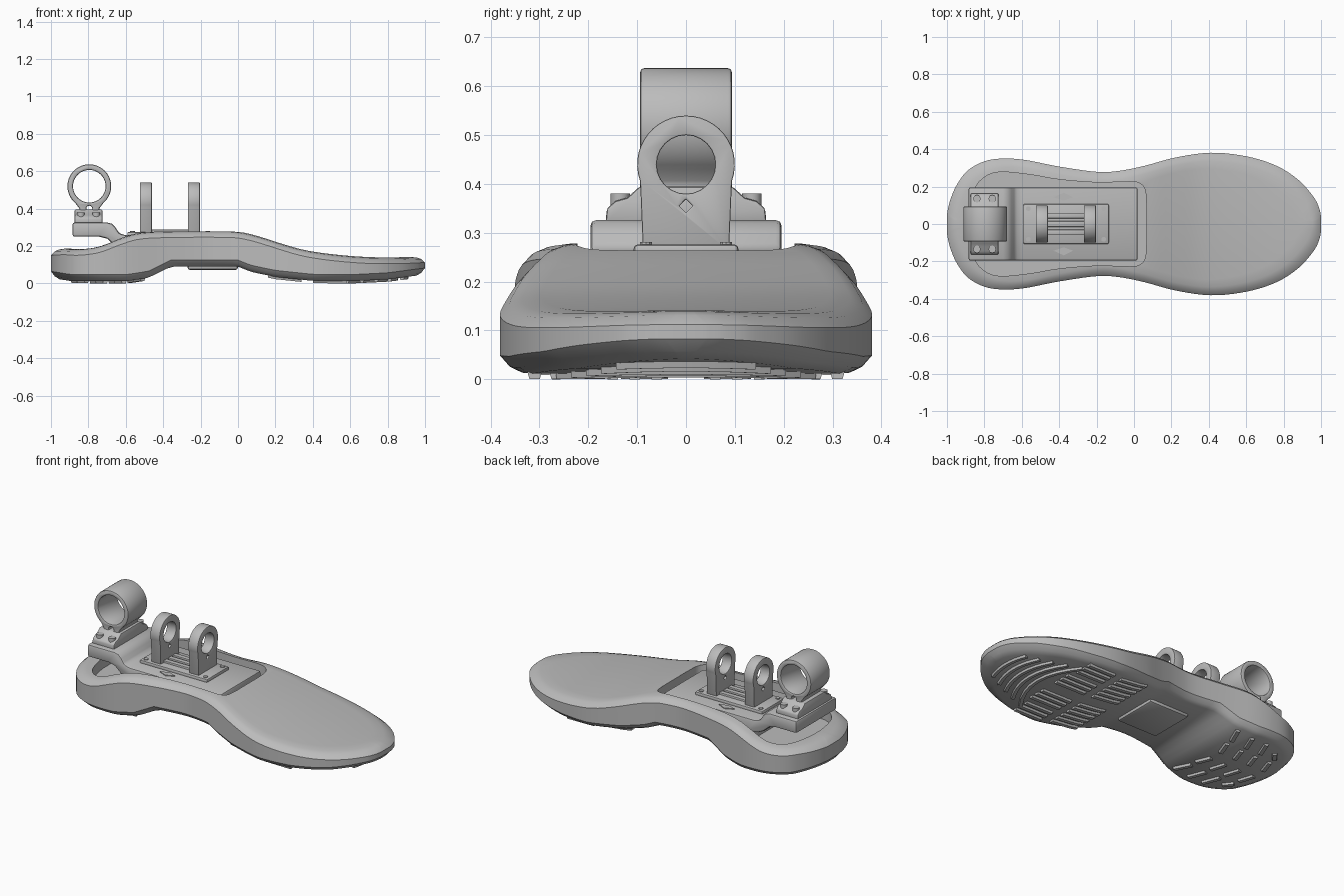
import bpy, bmesh, math

if "Cube" in bpy.data.objects:
    bpy.data.objects.remove(bpy.data.objects["Cube"])

grey = bpy.data.materials.new("plain grey")
grey.diffuse_color = (0.5, 0.5, 0.5, 1)
grey.use_nodes = True
grey.node_tree.nodes["Principled BSDF"].inputs["Base Color"].default_value = grey.diffuse_color


def lerp(table, x):
    """Smoothed height lookup along the foot."""
    if x <= table[0][0]:
        return table[0][1]
    for (a, p), (b, q) in zip(table, table[1:]):
        if x <= b:
            return p + (q - p) * (x - a) / (b - a)
    return table[-1][1]


def spline(pts, n):
    """Catmull-Rom curve through the points."""
    out = []
    ext = [pts[0]] + pts + [pts[-1]]
    for a, b, c, d in zip(ext, ext[1:], ext[2:], ext[3:]):
        for k in range(n):
            t = k / n
            out.append(tuple(0.5 * (2 * q + (r - p) * t + (2 * p - 5 * q + 4 * r - s) * t * t
                                    + (3 * q - p - 3 * r + s) * t ** 3)
                             for p, q, r, s in zip(a, b, c, d)))
    return out + [pts[-1]]


def make(name, bm):
    bmesh.ops.recalc_face_normals(bm, faces=bm.faces)
    me = bpy.data.meshes.new(name)
    bm.to_mesh(me)
    bm.free()
    me.materials.append(grey)
    ob = bpy.data.objects.new(name, me)
    bpy.context.collection.objects.link(ob)
    return ob


def add_prism(bm, pts, axis, a, b):
    def put(p, h):
        return {"x": (h, *p), "y": (p[0], h, p[1]), "z": (*p, h)}[axis]
    lo = [bm.verts.new(put(p, a)) for p in pts]
    hi = [bm.verts.new(put(p, b)) for p in pts]
    bm.faces.new(lo)
    bm.faces.new(hi[::-1])
    for i in range(len(pts)):
        j = (i + 1) % len(pts)
        bm.faces.new((lo[i], lo[j], hi[j], hi[i]))


def prism(name, pts, axis, a, b):
    bm = bmesh.new()
    add_prism(bm, pts, axis, a, b)
    return make(name, bm)


def arc(cx, cy, r, a0=0, a1=360, n=32):
    full = a1 - a0 == 360
    return [(cx + r * math.cos(math.radians(a0 + (a1 - a0) * i / n)),
             cy + r * math.sin(math.radians(a0 + (a1 - a0) * i / n)))
            for i in range(n if full else n + 1)]


def rect(x0, x1, y0, y1):
    return [(x0, y0), (x1, y0), (x1, y1), (x0, y1)]


def finish(ob, cutters=(), bevel=0.0, angle=35):
    """Cut, round the edges, bake and shade."""
    for c in cutters:
        m = ob.modifiers.new("cut", "BOOLEAN")
        m.operation, m.solver, m.object = "DIFFERENCE", "EXACT", c
        c.hide_render = True
    if bevel:
        m = ob.modifiers.new("round", "BEVEL")
        m.width, m.segments, m.limit_method = bevel, 2, "ANGLE"
        m.angle_limit = math.radians(40)
    bpy.context.view_layer.update()
    dg = bpy.context.evaluated_depsgraph_get()
    me = bpy.data.meshes.new_from_object(ob.evaluated_get(dg))
    ob.modifiers.clear()
    ob.data = me
    me.polygons.foreach_set("use_smooth", [True] * len(me.polygons))
    me.set_sharp_from_angle(angle=math.radians(angle))
    for c in cutters:
        bpy.data.objects.remove(c)
    return ob


# Foot shell: half-width outline, top height and underside height along x
OUTLINE = [(-1, .05), (-.985, .12), (-.95, .205), (-.89, .285), (-.8, .335), (-.7, .35), (-.58, .342),
           (-.4, .307), (-.2, .279), (-.08, .284), (.06, .312), (.22, .355), (.41, .381), (.6, .362),
           (.76, .312), (.88, .235), (.96, .145), (.99, .085), (1, .04)]
TOP = spline([(-1, .185), (-.93, .188), (-.85, .185), (-.74, .2), (-.62, .245), (-.52, .272), (-.35, .28),
              (-.1, .281), (0, .277), (.1, .255), (.22, .217), (.35, .18), (.5, .157), (.68, .142),
              (.85, .14), (1, .146)], 5)
UNDER = [(-1, .03), (-.9, .014), (-.6, .012), (-.48, .03), (-.36, .09), (0, .09), (.07, .062), (.2, .035),
         (.4, .014), (.6, .012), (.8, .022), (1, .048)]

# rows from underside to top: inset, height above underside or below top
ROWS = [(.045, "u", 0), (.02, "u", .012), (0, "u", .035),
        (0, "t", -.034), (.02, "t", -.014), (.045, "t", -.005), (.085, "t", 0)]
bm = bmesh.new()
rings = []
for x, w in spline(OUTLINE, 5):
    half = []
    for d, kind, dz in ROWS:
        X = x * (1 - d)
        z = (lerp(UNDER, X) if kind == "u" else lerp(TOP, X)) + dz
        half.append((X, max(w - d, w * .4), z))
    rings.append([bm.verts.new(p) for p in half]
                 + [bm.verts.new((p[0], -p[1], p[2])) for p in reversed(half)])
n = len(rings[0])
for a, b in zip(rings, rings[1:]):
    for k in range(n):
        j = (k + 1) % n
        bm.faces.new((a[k], a[j], b[j], b[k]))
for r in (rings[0], rings[-1]):
    for k in range(len(ROWS) - 1):
        bm.faces.new((r[k], r[k + 1], r[n - 2 - k], r[n - 1 - k]))
shell = make("foot_shell", bm)

# Open heel well with a shallow stepped lip
WELL = spline([(-.885, .04), (-.87, .13), (-.84, .21), (-.78, .262), (-.7, .278), (-.55, .263),
               (-.4, .238), (-.2, .222), (-.02, .226), (.035, .215), (.06, .18), (.066, .1)], 4)
loop = WELL + [(x, -y) for x, y in reversed(WELL)]
well = prism("well_cutter", loop, "z", .12, .6)
finish(shell, [well], angle=30)

# Spring plate: flat deck stepping up to the heel slab
deck = prism("spring_plate", [(.02, .115), (.02, .258), (-.6, .258), (-.635, .268), (-.655, .3),
                              (-.675, .32), (-.7, .326), (-.885, .326), (-.885, .25), (-.74, .25),
                              (-.7, .24), (-.66, .205), (-.62, .185), (-.57, .18), (-.57, .115)],
             "y", -.196, .196)
finish(deck, bevel=.012)

# Heel clamp: ring on a neck above a bolted flange
CX, CZ = -.795, .52
clamp = prism("heel_ring", arc(CX, CZ, .117, -50, 230, 44)
              + [(CX - .052, .4), (CX - .06, .33), (CX + .06, .33), (CX + .052, .4)], "y", -.094, .094)
finish(clamp, [prism("bore_cutter", arc(CX, CZ, .087, n=40), "y", -.2, .2),
               prism("pin_cutter", arc(CX, .4, .016, n=12), "y", -.2, .2)], bevel=.008)
flange = prism("heel_flange", [(-.165, .32), (.165, .32), (.162, .35), (.145, .365), (.12, .372), (.095, .395),
                               (-.095, .395), (-.12, .372), (-.145, .365), (-.162, .35)],
               "x", -.873, -.725)
finish(flange, bevel=.006)

# Ankle base plate, twin uprights and the ribs between them
finish(prism("ankle_base", rect(-.592, -.135, -.107, .107), "z", .25, .276), bevel=.008)
for name, x0 in (("rear_upright", -.525), ("front_upright", -.268)):
    up = prism(name, [(-.088, .262), (.088, .262)] + arc(0, .44, .1, -20, 200, 26), "x", x0, x0 + .064)
    finish(up, [prism("eye_cutter", arc(0, .44, .06, n=24), "x", x0 - .1, x0 + .2),
                prism("mark_cutter", arc(0, .355, .014, n=4), "x", x0 - .1, x0 + .2)], bevel=.009)
bm = bmesh.new()
for y in (-.06, -.015, .03):
    add_prism(bm, rect(-.465, -.265, y, y + .03), "z", .26, .288)
finish(make("ankle_ribs", bm), bevel=.004)

# Bolts and direction marks
bm = bmesh.new()
for s in (-1, 1):
    for x in (-.84, -.758):
        add_prism(bm, arc(x, s * .135, .02, n=12), "z", .35, .38)
    for x in (-.565, -.162):
        add_prism(bm, arc(x, s * .082, .013, n=10), "z", .27, .281)
finish(make("bolts", bm))
bm = bmesh.new()
for s in (-1, 1):
    add_prism(bm, [(-.43, s * .143), (-.375, s * .125), (-.325, s * .143), (-.375, s * .168)][::s],
              "z", .255, .263)
finish(make("direction_marks", bm))

# Cover pad under the arch
finish(prism("arch_cover", rect(-.27, .0, -.14, .14), "z", .072, .11), bevel=.014)

# Tread lugs that follow the underside
bm = bmesh.new()


def lug(path, wide):
    """Raised bar along a short path of (x, y) points."""
    prev = None
    for i, (x, y) in enumerate(path):
        a, b = path[max(i - 1, 0)], path[min(i + 1, len(path) - 1)]
        dx, dy = b[0] - a[0], b[1] - a[1]
        l = math.hypot(dx, dy)
        ring = []
        for s, h, k in ((1, .004, 1), (1, -.012, .7), (-1, -.012, .7), (-1, .004, 1)):
            ox, oy = -dy / l * wide * s * k / 2, dx / l * wide * s * k / 2
            ring.append(bm.verts.new((x + ox, y + oy, max(lerp(UNDER, x) + h, 0))))
        if prev:
            for k in range(4):
                bm.faces.new((prev[k], prev[(k + 1) % 4], ring[(k + 1) % 4], ring[k]))
        else:
            bm.faces.new(ring)
        prev = ring
    bm.faces.new(prev)


def straight(x0, y0, x1, y1, wide=.03, n=4):
    lug([(x0 + (x1 - x0) * i / n, y0 + (y1 - y0) * i / n) for i in range(n + 1)], wide)


for k in range(5):  # toe arcs
    r = .29 - k * .012
    x = .9 - k * .055
    spread = .14 + k * .03
    lug([(x - .35 * (spread * t) ** 2 / r, spread * t) for t in (-1, -.75, -.5, -.25, 0, .25, .5, .75, 1)], .026)
for s in (-1, 1):
    for x0, x1, y0 in ((.4, .6, .06), (.16, .34, .06), (.4, .58, .22), (.16, .34, .2)):  # ball clusters
        for k in range(3):
            straight(x0, s * (y0 + k * .045), x1, s * (y0 + k * .045))
    for k in range(4):  # heel bars
        x = -.88 + k * .1
        straight(x, s * .04, x + .03, s * .13)
        straight(x + .03, s * .17, x + .07, s * (.22 if k == 0 else .27))
finish(make("tread_lugs", bm))
